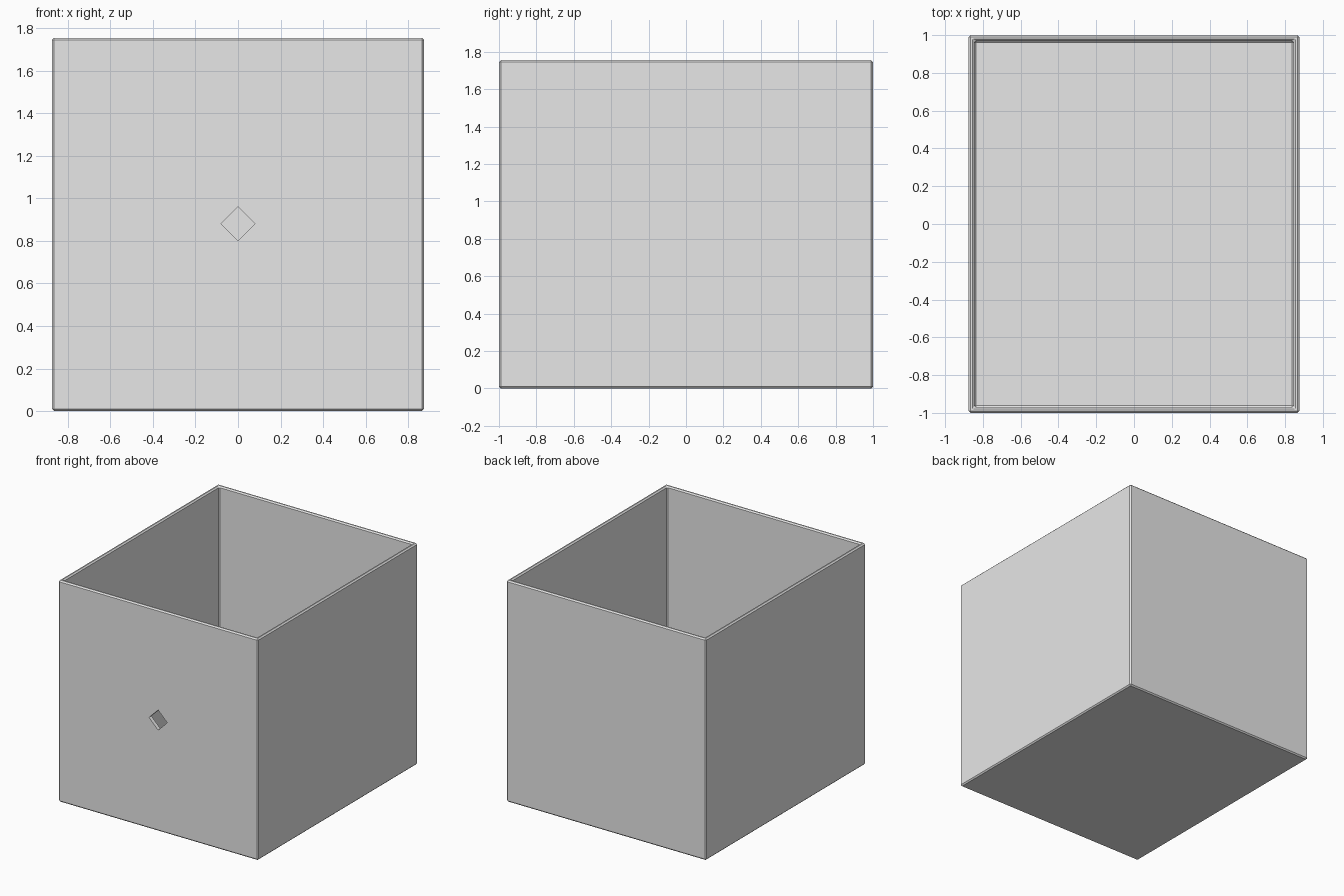
import bpy, bmesh
from math import radians
from mathutils import Matrix

default = bpy.data.objects.get("Cube")
if default:
    bpy.data.objects.remove(default, do_unlink=True)

WIDTH, DEPTH, HEIGHT = 1.75, 2.0, 1.755
WALL, BEVEL = 0.042, 0.01
HOLE_SIDE, HOLE_Z = 0.113, 0.88

# Single plain grey
grey = bpy.data.materials.new("plain grey")
grey.use_nodes = True
grey.diffuse_color = (0.8, 0.8, 0.8, 1)
grey.node_tree.nodes["Principled BSDF"].inputs["Base Color"].default_value = grey.diffuse_color


def box(name, size, centre, turn=0):
    """Box of the given size, turned about the y axis."""
    mesh = bpy.data.meshes.new(name)
    bm = bmesh.new()
    matrix = (Matrix.Translation(centre) @ Matrix.Rotation(radians(turn), 4, 'Y')
              @ Matrix.Diagonal((*size, 1)))
    bmesh.ops.create_cube(bm, size=1, matrix=matrix)
    bm.to_mesh(mesh)
    bm.free()
    mesh.materials.append(grey)
    obj = bpy.data.objects.new(name, mesh)
    bpy.context.collection.objects.link(obj)
    return obj


# Open-topped bin: inset the top face and push it down to hollow the box
bin_body = box("bin_body", (WIDTH, DEPTH, HEIGHT), (0, 0, HEIGHT / 2))
bm = bmesh.new()
bm.from_mesh(bin_body.data)
top = max(bm.faces, key=lambda f: f.calc_center_median().z)
bmesh.ops.inset_region(bm, faces=[top], thickness=WALL)
inner = bmesh.ops.extrude_discrete_faces(bm, faces=[top])["faces"][0]
bmesh.ops.translate(bm, verts=inner.verts, vec=(0, 0, WALL - HEIGHT))
bmesh.ops.recalc_face_normals(bm, faces=bm.faces)
bm.to_mesh(bin_body.data)
bm.free()

# Narrow chamfer on every corner
chamfer = bin_body.modifiers.new("chamfer", 'BEVEL')
chamfer.width = BEVEL
chamfer.segments = 1
chamfer.limit_method = 'ANGLE'

# Diamond finger hole through the front wall
hole_cutter = box("hole_cutter", (HOLE_SIDE, 0.3, HOLE_SIDE), (0, -DEPTH / 2, HOLE_Z), 45)
hole_cutter.hide_render = True
hole_cutter.hide_viewport = True
hole = bin_body.modifiers.new("diamond_hole", 'BOOLEAN')
hole.operation = 'DIFFERENCE'
hole.solver = 'EXACT'
hole.object = hole_cutter
